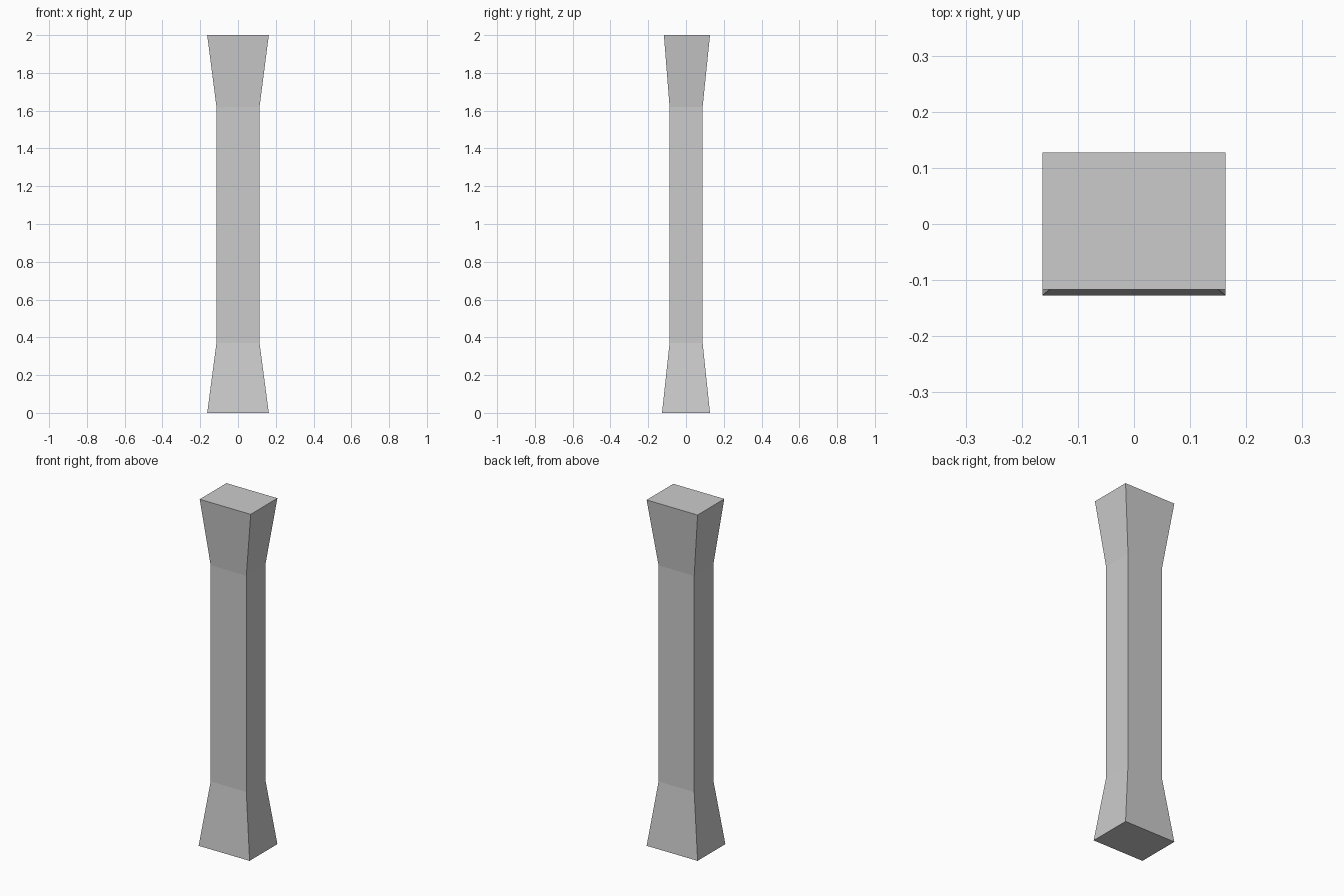
import bpy, bmesh

if "Cube" in bpy.data.objects:
    bpy.data.objects.remove(bpy.data.objects["Cube"])

# Cross-sections from bottom to top: z, half width, front y, back y
SECTIONS = [
    (0.00, 0.163, -0.127, 0.127),
    (0.37, 0.114, -0.087, 0.088),
    (1.62, 0.114, -0.087, 0.088),
    (2.00, 0.163, -0.117, 0.127),
]


def loft(name, sections):
    bm = bmesh.new()
    rings = [[bm.verts.new(p) for p in
              ((-w, f, z), (w, f, z), (w, b, z), (-w, b, z))]
             for z, w, f, b in sections]
    for low, high in zip(rings, rings[1:]):
        for i in range(4):
            j = (i + 1) % 4
            bm.faces.new((low[i], low[j], high[j], high[i]))
    bm.faces.new(rings[0][::-1])
    bm.faces.new(rings[-1])
    mesh = bpy.data.meshes.new(name)
    bm.to_mesh(mesh)
    bm.free()
    obj = bpy.data.objects.new(name, mesh)
    bpy.context.collection.objects.link(obj)
    return obj


# Square pillar with flared base and head
loft("pillar", SECTIONS)
